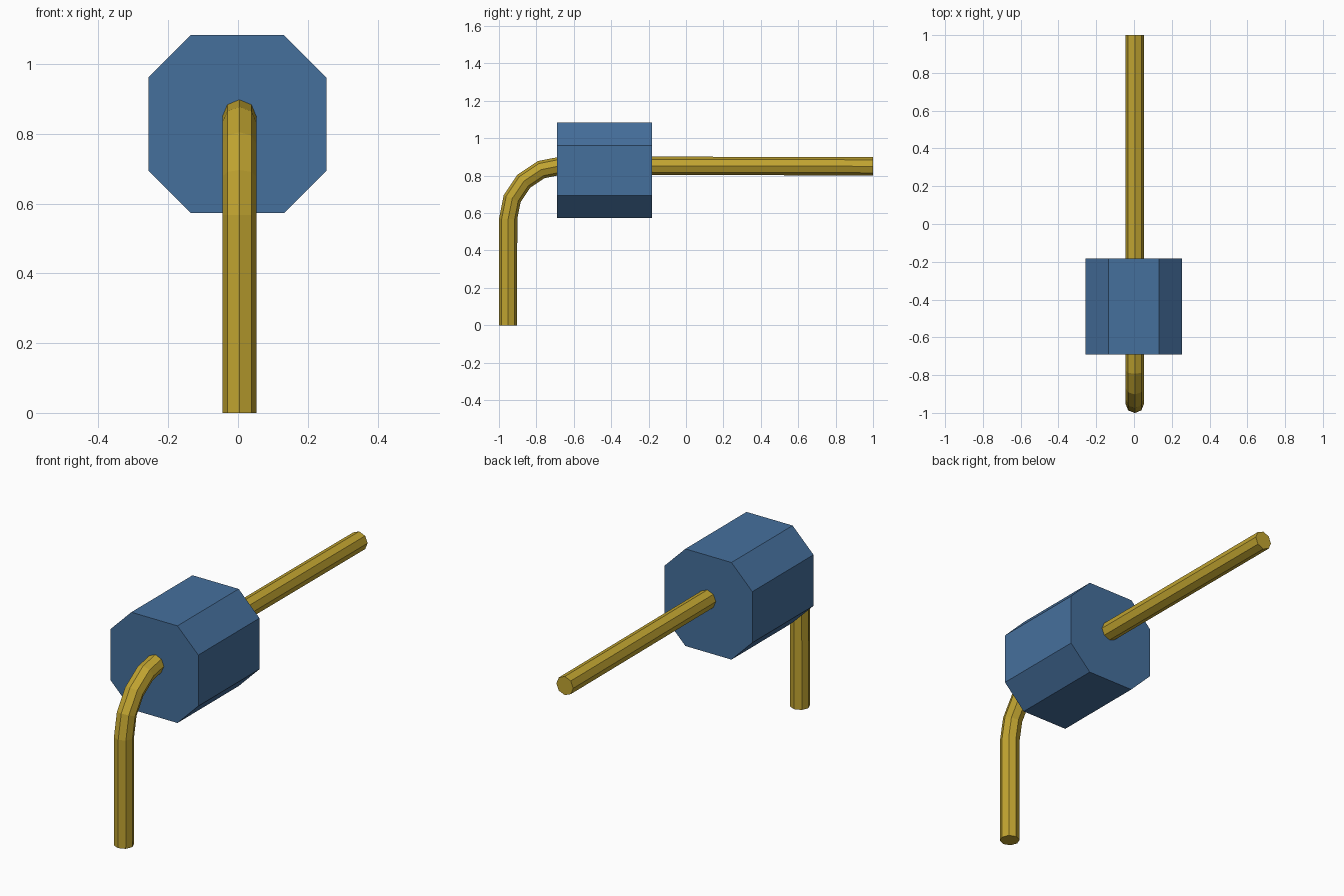
import bpy, bmesh, math
from mathutils import Vector

cube = bpy.data.objects.get("Cube")
if cube:
    bpy.data.objects.remove(cube, do_unlink=True)


def material(name, rgb):
    m = bpy.data.materials.new(name)
    m.use_nodes = True
    m.diffuse_color = (*rgb, 1)
    node = next(n for n in m.node_tree.nodes if n.type == 'BSDF_PRINCIPLED')
    node.inputs["Base Color"].default_value = (*rgb, 1)
    return m


def finish(name, bm, mat):
    bmesh.ops.recalc_face_normals(bm, faces=bm.faces[:])
    mesh = bpy.data.meshes.new(name)
    bm.to_mesh(mesh)
    bm.free()
    mesh.materials.append(mat)
    obj = bpy.data.objects.new(name, mesh)
    bpy.context.collection.objects.link(obj)
    return obj


blue = material("blue plastic", (0.06, 0.16, 0.335))
gold = material("gold metal", (0.53, 0.37, 0.03))

# Octagonal block: a box with its four lengthwise edges chamfered
bm = bmesh.new()
bmesh.ops.create_cube(bm, size=1)
for v in bm.verts:
    v.co = Vector((v.co.x * 0.51 - 0.002, v.co.y * 0.508 - 0.437, v.co.z * 0.51 + 0.828))
long_edges = [e for e in bm.edges
              if abs(e.verts[0].co.y - e.verts[1].co.y) > 0.1]
bmesh.ops.bevel(bm, geom=long_edges, offset=0.121, offset_type='OFFSET',
                segments=1, affect='EDGES')
finish("block", bm, blue)

# Bent pin: an eight-sided section swept up, round a bend and straight back
SIDES, RADIUS, BEND = 8, 0.049, 0.286
CENTRE_X, BEND_Y, BEND_Z = 0.004, -0.665, 0.568
stations = [(-0.952, 0.0, 0)]
for i in range(5):
    a = math.radians(22.5 * i)
    stations.append((BEND_Y - BEND * math.cos(a), BEND_Z + BEND * math.sin(a), a))
stations.append((1.0, 0.85, math.pi / 2))

bm = bmesh.new()
rings = []
for y, z, a in stations:
    outward = Vector((0, -math.cos(a), math.sin(a)))
    ring = []
    for k in range(SIDES):
        t = 2 * math.pi * k / SIDES
        ring.append(bm.verts.new(Vector((CENTRE_X, y, z))
                                 + Vector((1, 0, 0)) * RADIUS * math.cos(t)
                                 + outward * RADIUS * math.sin(t)))
    rings.append(ring)
for r0, r1 in zip(rings, rings[1:]):
    for k in range(SIDES):
        n = (k + 1) % SIDES
        bm.faces.new((r0[k], r0[n], r1[n], r1[k]))
bm.faces.new(rings[0])
bm.faces.new(rings[-1])
finish("bent_pin", bm, gold)
